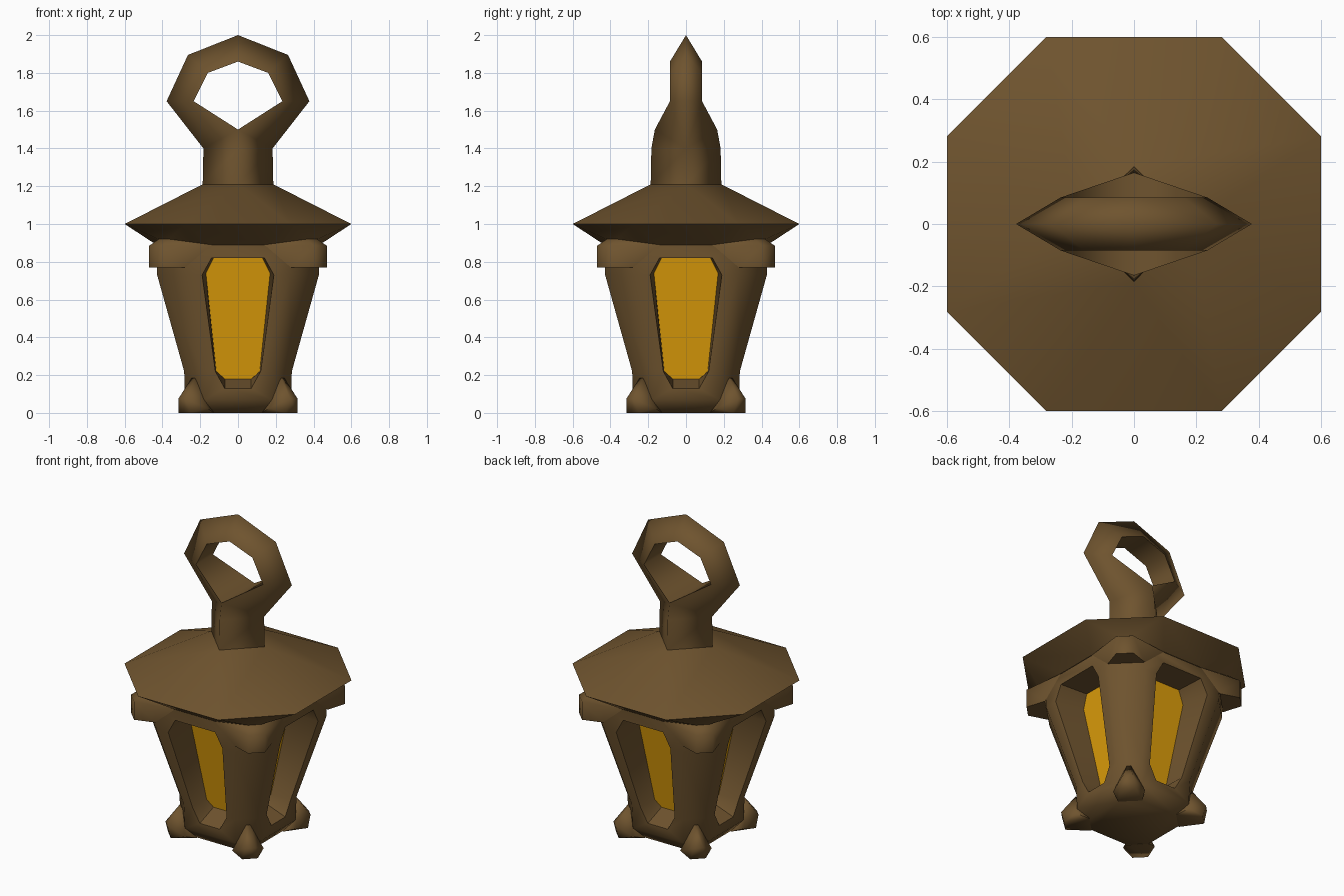
import bpy, bmesh, math
from mathutils import Matrix, Vector

if "Cube" in bpy.data.objects:
    bpy.data.objects.remove(bpy.data.objects["Cube"])


def material(name, rgb):
    m = bpy.data.materials.new(name)
    m.diffuse_color = (*rgb, 1)
    m.use_nodes = True
    m.node_tree.nodes["Principled BSDF"].inputs["Base Color"].default_value = m.diffuse_color
    return m


BRONZE = material("bronze", (0.158, 0.088, 0.028))
GLOW = material("amber_glass", (0.73, 0.34, 0.003))


def finish(bm, name, mats, angle=50):
    bmesh.ops.remove_doubles(bm, verts=bm.verts, dist=0.0005)
    bmesh.ops.recalc_face_normals(bm, faces=bm.faces)
    me = bpy.data.meshes.new(name)
    bm.to_mesh(me)
    bm.free()
    for m in mats:
        me.materials.append(m)
    ob = bpy.data.objects.new(name, me)
    bpy.context.collection.objects.link(ob)
    bpy.ops.object.select_all(action='DESELECT')
    ob.select_set(True)
    bpy.context.view_layer.objects.active = ob
    bpy.ops.object.shade_smooth_by_angle(angle=math.radians(angle))
    return ob


def face(bm, pts, mat=0):
    f = bm.faces.new([bm.verts.new(p) for p in pts])
    f.material_index = mat
    return f


def quarter(k):
    return Matrix.Rotation(k * math.pi / 2, 3, 'Z')


def octagon(apothem, half, z):
    return [quarter(k) @ Vector((s * half, -apothem, z))
            for k in range(4) for s in (-1, 1)]


def bridge(bm, a, b):
    n = len(a)
    for i in range(n):
        j = (i + 1) % n
        face(bm, (a[i], a[j], b[j], b[i]))


# Lantern body: four window panels, chamfered corners, domed base
# each row: half width, distance from the axis, height
OUTER = [(.28, .43, .89), (.275, .428, .73), (.18, .285, .22), (.175, .28, .07)]
HOLE = [(.14, .43, .82), (.19, .428, .73), (.12, .285, .22), (.07, .282, .13)]
PANE = [(.13, .245, .82), (.17, .235, .74), (.115, .15, .22), (.07, .145, .18)]


def side_loop(rows):
    right = [Vector((w, -d, z)) for w, d, z in rows]
    left = [Vector((-w, -d, z)) for w, d, z in reversed(rows)]
    return right + left


body = bmesh.new()
for k in range(4):
    rot = quarter(k)
    outer, hole, pane = ([rot @ p for p in side_loop(r)] for r in (OUTER, HOLE, PANE))
    bridge(body, outer, hole)
    bridge(body, hole, pane)
    face(body, pane, 1)
    # chamfered corner strip to the next panel
    nxt = [quarter(1) @ p for p in outer]
    for i in range(3):
        face(body, (outer[i], outer[i + 1], nxt[6 - i], nxt[7 - i]))
bottom = octagon(.22, .13, 0)
bridge(body, octagon(.28, .175, .07), bottom)
face(body, bottom)
finish(body, "lantern_body", [BRONZE, GLOW])

# Roof: octagonal eave, slope up to the diamond neck
NECK = [Vector((0, -.187, 1.21)), Vector((.187, 0, 1.21)),
        Vector((0, .187, 1.21)), Vector((-.187, 0, 1.21))]
roof = bmesh.new()
eave = octagon(.6, .28, 1.0)
for k in range(4):
    a, b, c = eave[2 * k], eave[2 * k + 1], eave[(2 * k + 2) % 8]
    face(roof, (a, b, NECK[k]))
    face(roof, (b, c, NECK[(k + 1) % 4], NECK[k]))

# Underside of the roof, pulled down into a knobbed bracket at each corner:
# eave, valley, knob top, knob bottom, body corner
BRACKET = [(.28, .6, 1.0), (.365, .42, .92), (.40, .47, .885),
           (.40, .47, .77), (.28, .432, .77)]
for k in range(4):
    rot = quarter(k)
    p = [rot @ Vector(v) for v in BRACKET]
    q = [rot @ Vector((y, x, z)) for x, y, z in BRACKET]
    for i in range(4):
        face(roof, (p[i], p[i + 1], q[i + 1], q[i]))
    pa, qa = rot @ Vector((.14, .432, .89)), rot @ Vector((.432, .14, .89))
    for s, a in ((p, pa), (q, qa)):
        face(roof, (s[0], s[1], a))
        face(roof, (s[1], s[2], a))
        face(roof, (s[2], s[3], s[4], a))
    # sloping soffit above each window
    face(roof, (p[0], pa, rot @ Vector((-.14, .432, .89)),
                rot @ Vector((-.28, .6, 1.0))))
finish(roof, "roof_with_brackets", [BRONZE], 70)

# Neck and hanging ring: narrow outer rim, flat inner band
ring = bmesh.new()
shoulder = [Vector((p.x * .98, p.y * .98, 1.4)) for p in NECK]
bridge(ring, NECK, shoulder)
RIM = [(.183, 1.4), (.378, 1.65), (.265, 1.895), (0, 2.0)]
BAND = [(0, .165, 1.5), (.235, .085, 1.65), (.16, .085, 1.8), (0, .085, 1.86)]
for sx in (-1, 1):
    rim = [Vector((sx * x, 0, z)) for x, z in RIM]
    front = [Vector((sx * x, -y, z)) for x, y, z in BAND]
    back = [Vector((sx * x, y, z)) for x, y, z in BAND]
    for i in range(3):
        face(ring, (rim[i], rim[i + 1], front[i + 1], front[i]))
        face(ring, (rim[i], rim[i + 1], back[i + 1], back[i]))
        face(ring, (front[i], front[i + 1], back[i + 1], back[i]))
    face(ring, (rim[0], front[0], shoulder[0]))
    face(ring, (rim[0], back[0], shoulder[2]))
finish(ring, "hanging_ring", [BRONZE], 119.5)

# Feet: rounded knobs on the corners (radial distance, sideways offset, height)
FOOT = [(.335, .012, .185), (.418, .028, .075), (.40, .045, 0),
        (.325, .092, .025), (.25, .07, 0)]
for k in range(4):
    rot = Matrix.Rotation(math.pi / 4 + k * math.pi / 2, 3, 'Z')
    foot = bmesh.new()
    for r, t, z in FOOT:
        for s in (-1, 1):
            foot.verts.new(rot @ Vector((r, s * t, z)))
    bmesh.ops.convex_hull(foot, input=foot.verts)
    finish(foot, f"foot_{k + 1}", [BRONZE], 80)
